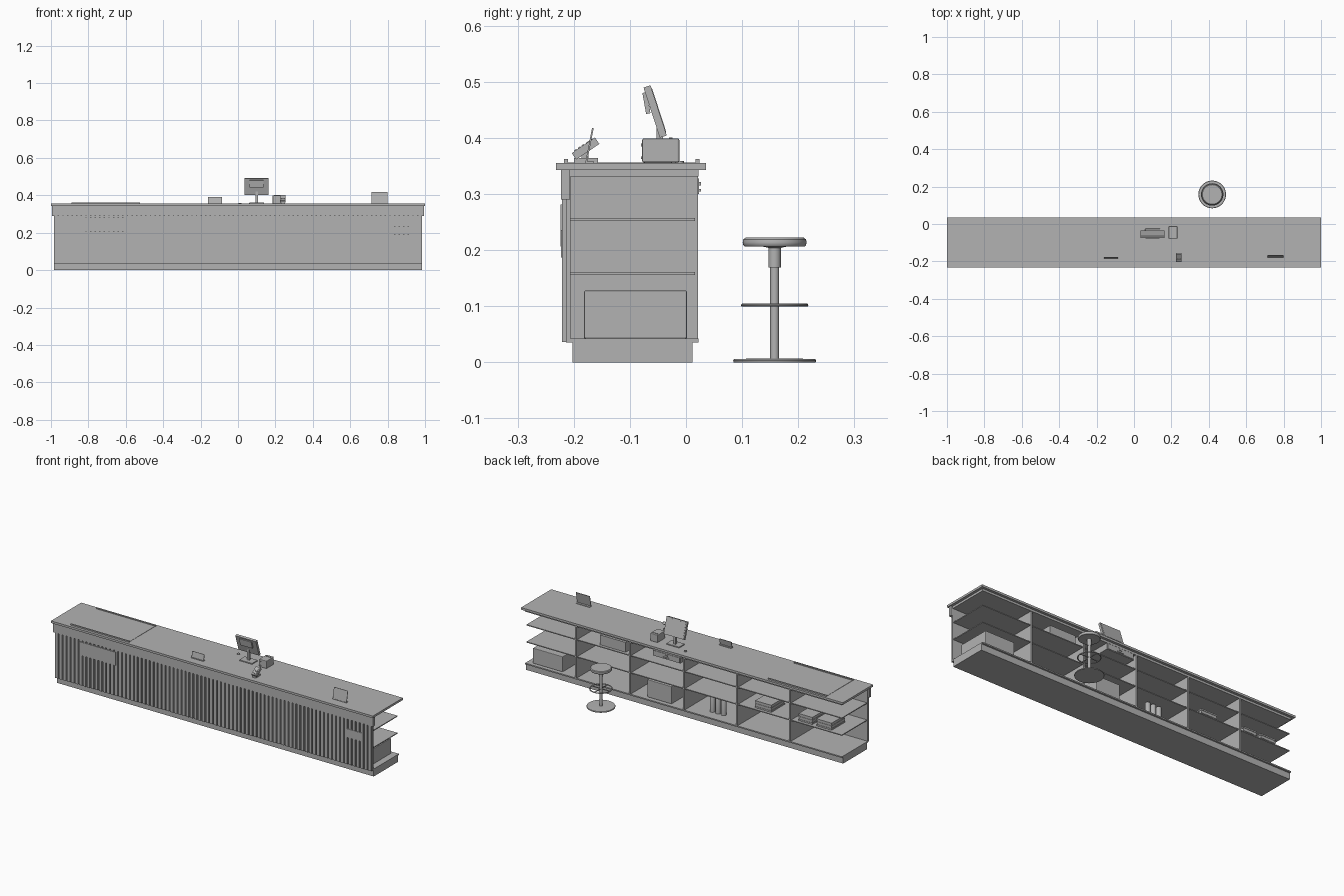
import bpy, bmesh, math
from mathutils import Matrix, Vector

grey = bpy.data.materials.new("plain grey")
grey.diffuse_color = (0.45, 0.45, 0.45, 1)


def finish(name, bm, smooth=False):
    me = bpy.data.meshes.new(name)
    bm.to_mesh(me)
    bm.free()
    me.materials.append(grey)
    ob = bpy.data.objects.new(name, me)
    bpy.context.collection.objects.link(ob)
    if smooth:
        bpy.ops.object.select_all(action='DESELECT')
        ob.select_set(True)
        bpy.context.view_layer.objects.active = ob
        bpy.ops.object.shade_smooth_by_angle(angle=math.radians(35))
    return ob


def add_box(bm, x0, x1, y0, y1, z0, z1):
    m = Matrix.Translation(((x0 + x1) / 2, (y0 + y1) / 2, (z0 + z1) / 2))
    bmesh.ops.create_cube(bm, size=1, matrix=m @ Matrix.Diagonal((x1 - x0, y1 - y0, z1 - z0, 1)))


def boxes(name, *dims, bevel=0):
    bm = bmesh.new()
    for d in dims:
        add_box(bm, *d)
    if bevel:
        bmesh.ops.bevel(bm, geom=bm.edges[:], offset=bevel, segments=2, affect='EDGES', profile=0.5)
    return finish(name, bm)


def tilted(name, centre, size, angle):
    """Box leaning about the x axis."""
    bm = bmesh.new()
    h = [s / 2 for s in size]
    add_box(bm, -h[0], h[0], -h[1], h[1], -h[2], h[2])
    bm.transform(Matrix.Translation(centre) @ Matrix.Rotation(angle, 4, 'X'))
    return finish(name, bm)


def lathe(name, x, y, profile, n=32, closed=False):
    """Turn (radius, height) points about a vertical axis."""
    bm = bmesh.new()
    pts = profile + profile[:1] if closed else profile
    vs = [bm.verts.new((r, 0, z)) for r, z in pts]
    es = [bm.edges.new(p) for p in zip(vs, vs[1:])]
    bmesh.ops.spin(bm, geom=vs + es, cent=(0, 0, 0), axis=(0, 0, 1), angle=math.tau, steps=n)
    bmesh.ops.remove_doubles(bm, verts=bm.verts, dist=1e-5)
    bmesh.ops.recalc_face_normals(bm, faces=bm.faces)
    bm.transform(Matrix.Translation((x, y, 0)))
    return finish(name, bm, True)


# Counter carcass, open at both ends and at the back
boxes("worktop", (-1, 1, -0.232, 0.036, 0.343, 0.355))
boxes("top_board", (-0.985, 0.985, -0.207, 0.022, 0.331, 0.343))
boxes("plinth", (-0.985, 0.985, -0.202, 0.012, 0, 0.035))
boxes("bottom_board", (-0.985, 0.985, -0.207, 0.022, 0.035, 0.042))
boxes("front_panel", (-0.985, 0.985, -0.214, -0.206, 0.035, 0.343))
boxes("fascia", (-0.995, 0.995, -0.223, -0.207, 0.29, 0.343))
boxes("dividers", *[(x - 0.005, x + 0.005, -0.206, 0.021, 0.042, 0.331)
                    for x in (-0.66, -0.33, 0, 0.335, 0.67)])
boxes("shelves", *[(-0.98, 0.98, -0.206, 0.016, z, z + 0.005) for z in (0.156, 0.252)])

# Vertical slats on the front
count = 80
pitch = 1.97 / count
boxes("front_slats", *[(-0.985 + pitch * (i + 0.15), -0.985 + pitch * (i + 0.85), -0.221, -0.2135, 0.036, 0.291)
                       for i in range(count)])
boxes("front_notice_large", (-0.83, -0.605, -0.224, -0.219, 0.206, 0.281))
boxes("front_notice_small", (0.83, 0.93, -0.223, -0.219, 0.187, 0.236))

# Framed mat let into the worktop
boxes("display_rails", (-0.89, -0.525, -0.217, -0.210, 0.354, 0.362),
      (-0.89, -0.525, 0.017, 0.024, 0.354, 0.362))
boxes("display_glass", (-0.888, -0.527, -0.212, 0.019, 0.3545, 0.3565))

# Sales terminal: base, neck, leaning screen and rear customer display
boxes("monitor_base", (0.06, 0.14, -0.075, -0.025, 0.354, 0.361), bevel=0.002)
boxes("monitor_neck", (0.093, 0.107, -0.053, -0.041, 0.36, 0.42))
lean = math.radians(18)
tilted("monitor", (0.1, -0.055, 0.447), (0.128, 0.013, 0.094), lean)
tilted("monitor_screen", (0.1, -0.0487, 0.449), (0.116, 0.002, 0.082), lean)
tilted("customer_display", (0.1, -0.0705, 0.462), (0.075, 0.008, 0.038), math.radians(10))

# Receipt printer
boxes("printer", (0.185, 0.232, -0.078, -0.012, 0.356, 0.399), bevel=0.003)
boxes("printer_slot", (0.193, 0.224, -0.03, -0.024, 0.3985, 0.401))
boxes("printer_buttons", (0.19, 0.197, -0.0805, -0.077, 0.362, 0.367),
      (0.19, 0.197, -0.0805, -0.077, 0.385, 0.39))

# Card reader
boxes("card_reader_stand", (0.229, 0.251, -0.2, -0.157, 0.355, 0.364),
      (0.236, 0.244, -0.186, -0.174, 0.36, 0.378))
rise = math.radians(34)
tilted("card_reader", (0.24, -0.179, 0.381), (0.03, 0.05, 0.014), rise)
bm = bmesh.new()
for i in range(3):
    for j in range(3):
        add_box(bm, -0.0105 + i * 0.008, -0.0055 + i * 0.008, -0.019 + j * 0.008, -0.014 + j * 0.008, 0.0065, 0.0085)
add_box(bm, -0.011, 0.011, 0.006, 0.02, 0.0065, 0.008)
bm.transform(Matrix.Translation((0.24, -0.179, 0.381)) @ Matrix.Rotation(rise, 4, 'X'))
finish("card_reader_keys", bm)

# Small leaning signs and a puck on the worktop
for name, x, y, w, h in (("sign_tall", 0.757, -0.172, 0.086, 0.063), ("sign_short", -0.122, -0.18, 0.075, 0.035)):
    tilted(name, (x, y, 0.355 + h / 2), (w, 0.003, h), math.radians(-11))
    boxes(name + "_foot", (x - w / 2, x + w / 2, y - 0.008, y + 0.008, 0.354, 0.358))
lathe("puck", 0.012, -0.012, [(0, 0.354), (0.008, 0.354), (0.008, 0.359), (0, 0.359)], 16)

# Cash drawer under the worktop
boxes("cash_drawer", (0.02, 0.19, -0.12, 0.021, 0.297, 0.331))
boxes("drawer_front", (0.023, 0.187, 0.02, 0.0235, 0.3, 0.328))
boxes("drawer_pulls", (0.085, 0.125, 0.022, 0.027, 0.304, 0.309), (0.099, 0.111, 0.022, 0.027, 0.315, 0.321))

# Stored goods
boxes("storage_crate", (0.765, 0.95, -0.182, 0.002, 0.042, 0.128), bevel=0.003)
boxes("upper_carton", (0.375, 0.535, -0.12, 0.0, 0.257, 0.312))
boxes("waste_bin", (0.09, 0.24, -0.15, 0.0, 0.042, 0.14), bevel=0.003)


def stack(name, x0, x1):
    """Pile of folded sheets, every other layer slightly set in."""
    boxes(name, *[(x0 + 0.002 * (i % 2), x1 - 0.002 * (i % 2), -0.12 + 0.002 * (i % 2), -0.002 * (i % 2),
                   0.161 + i * 0.008, 0.169 + i * 0.008) for i in range(5)])


stack("paper_stack_a", -0.53, -0.43)
stack("paper_stack_b", -0.785, -0.70)
stack("paper_stack_c", -0.905, -0.81)
for i in range(3):
    lathe(f"bottle_{i + 1}", -0.13 - i * 0.035, -0.05,
          [(0, 0.042), (0.014, 0.042), (0.014, 0.138), (0.012, 0.142), (0, 0.142)], 20)

# Stool behind the counter
sx, sy = 0.418, 0.158
lathe("stool_base", sx, sy, [(0, 0), (0.073, 0), (0.074, 0.003), (0.072, 0.006), (0.012, 0.007), (0, 0.007)], 48)
lathe("stool_post", sx, sy, [(0, 0.005), (0.008, 0.005), (0.008, 0.17), (0, 0.17)], 24)
lathe("stool_sleeve", sx, sy, [(0, 0.169), (0.011, 0.169), (0.011, 0.204), (0.02, 0.206), (0, 0.208)], 24)
lathe("stool_seat", sx, sy, [(0, 0.206), (0.053, 0.206), (0.056, 0.209), (0.057, 0.214), (0.056, 0.219),
                             (0.052, 0.222), (0, 0.222)], 48)
lathe("stool_footring", sx, sy, [(0.057 + 0.003 * math.cos(a * math.tau / 10), 0.102 + 0.003 * math.sin(a * math.tau / 10))
                                 for a in range(10)], 48, True)
boxes("stool_spokes", (sx - 0.057, sx + 0.057, sy - 0.002, sy + 0.002, 0.1, 0.104),
      (sx - 0.002, sx + 0.002, sy - 0.057, sy + 0.057, 0.1, 0.104))
